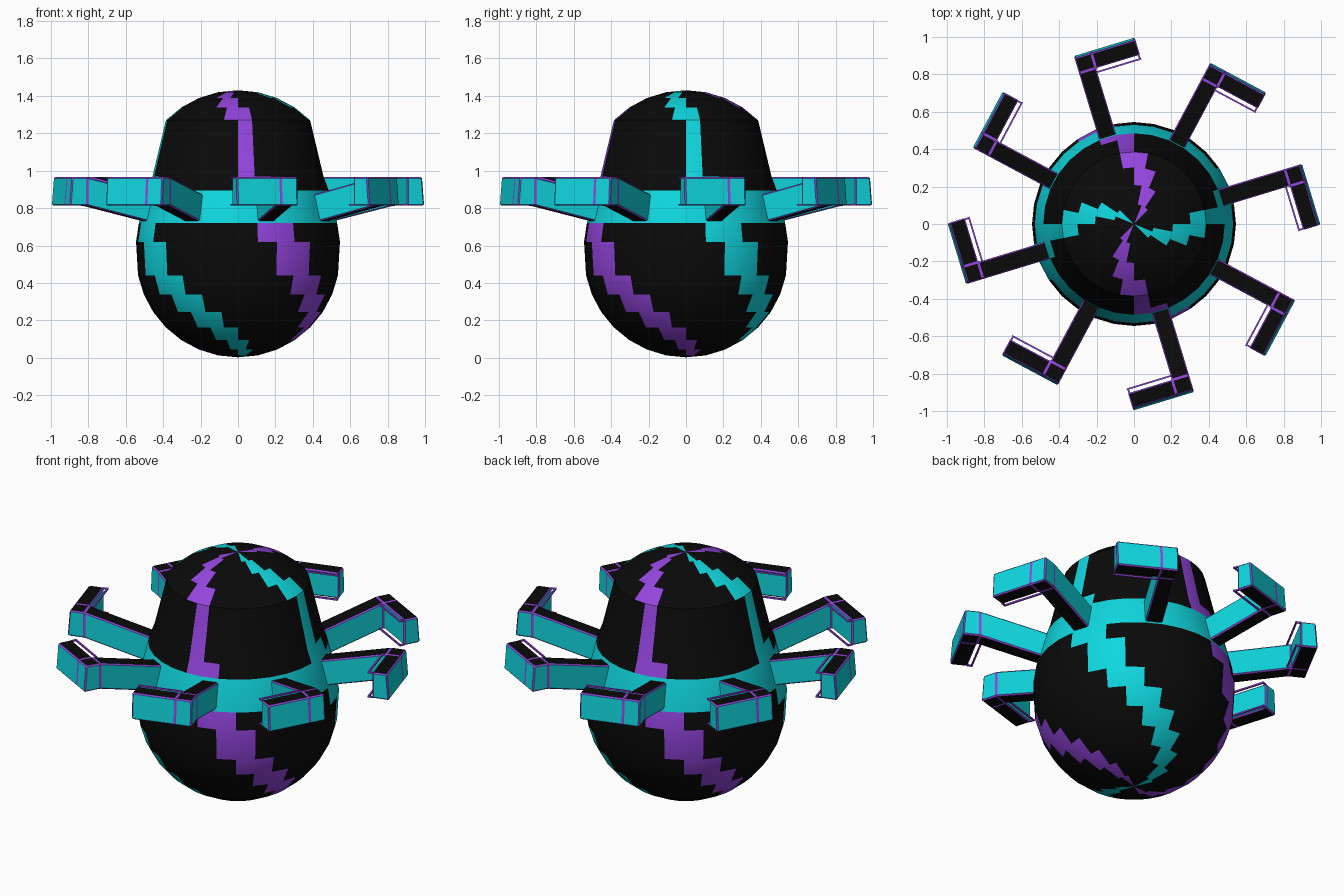
import bpy, bmesh, math
from mathutils import Vector

if "Cube" in bpy.data.objects:
    bpy.data.objects.remove(bpy.data.objects["Cube"])


def material(name, rgb):
    m = bpy.data.materials.new(name)
    m.diffuse_color = (*rgb, 1)
    m.use_nodes = True
    m.node_tree.nodes["Principled BSDF"].inputs["Base Color"].default_value = m.diffuse_color
    return m


MATS = [material("black", (0.003, 0.003, 0.003)),
        material("cyan", (0.005, 0.68, 0.74)),
        material("purple", (0.30, 0.06, 0.74))]
BLACK, CYAN, PURPLE = 0, 1, 2


def finish(bm, name):
    bmesh.ops.recalc_face_normals(bm, faces=bm.faces)
    me = bpy.data.meshes.new(name)
    bm.to_mesh(me)
    bm.free()
    for m in MATS:
        me.materials.append(m)
    ob = bpy.data.objects.new(name, me)
    bpy.context.collection.objects.link(ob)
    return ob


# Body: lower sphere, cyan belt, tapered wall and upper sphere cap
N, R = 32, 0.545
STEP = 2 * math.pi / N
LOW_Z, TOP_Z = 0.547, 0.885
rings, starts = [], []     # (radius, z); (first stripe segment, width) per band
for k in range(8, 0, -1):  # bottom pole up to the last ring below the equator
    rings.append((R * math.cos(k * STEP), LOW_Z - R * math.sin(k * STEP)))
    starts.append((k + 1, 2))
rings += [(R, 0.62), (0.53, 0.72), (0.485, 0.895), (0.457, 0.97)]
starts += [(1, 2), None, (0, 2), (0, 1)]
for k in range(4, 9):      # 45 degrees up to the top pole
    rings.append((R * math.cos(k * STEP), TOP_Z + R * math.sin(k * STEP)))
    starts.append((3 - k, 2))

bm = bmesh.new()
loops = []
for r, z in rings:
    if r < 1e-4:
        loops.append([bm.verts.new((0, 0, z))] * N)
    else:
        loops.append([bm.verts.new((r * math.cos(j * STEP - math.pi / 2),
                                    r * math.sin(j * STEP - math.pi / 2), z))
                      for j in range(N)])
for i in range(len(rings) - 1):
    for j in range(N):
        n = (j + 1) % N
        quad = [loops[i][j], loops[i][n], loops[i + 1][n], loops[i + 1][j]]
        f = bm.faces.new(list(dict.fromkeys(quad)))
        if starts[i] is None:
            f.material_index = CYAN
        else:
            # four stepped stripes, alternating purple and cyan
            s, width = starts[i]
            rel = (j - s) % N
            if rel % 8 < width:
                f.material_index = PURPLE if (((j - s) // 8) % 2 == 0) else CYAN
body = finish(bm, "body")
bpy.context.view_layer.objects.active = body
body.select_set(True)
bpy.ops.object.shade_smooth_by_angle(angle=math.radians(30))
body.select_set(False)


# Hooked arms: u runs outward, c runs clockwise around the body
def base_z(u):
    return 0.725 + 0.088 * max(-0.2, min(1, (u - 0.5) / 0.35))


HEIGHT = 0.153


def placer(angle):
    out = Vector((math.cos(angle), math.sin(angle), 0))
    side = Vector((math.sin(angle), -math.cos(angle), 0))
    return lambda u, c, z: out * u + side * c + Vector((0, 0, z))


def arm(place, name):
    pts = [(0.45, -0.047), (0.45, 0.047), (0.857, 0.047), (0.857, -0.047),
           (0.953, -0.047), (0.953, 0.047), (0.953, 0.293), (0.857, 0.293)]
    cells = [(0, 1, 2, 3), (3, 2, 5, 4), (2, 7, 6, 5)]
    outline = [0, 1, 2, 7, 6, 5, 4, 3]
    bm = bmesh.new()
    lo = [bm.verts.new(place(u, c, base_z(u))) for u, c in pts]
    # the outer wall leans slightly inward at the top
    hi = [bm.verts.new(place(u - (0.012 if u > 0.9 else 0), c, base_z(u) + HEIGHT))
          for u, c in pts]
    for cell in cells:
        for row in (lo, hi):
            bm.faces.new([row[i] for i in cell]).material_index = BLACK
    for a, b in zip(outline, outline[1:] + outline[:1]):
        bm.faces.new([lo[a], lo[b], hi[b], hi[a]]).material_index = CYAN
    bmesh.ops.recalc_face_normals(bm, faces=bm.faces)
    # purple trim along every edge
    bmesh.ops.bevel(bm, geom=bm.edges[:], offset=0.007, offset_type='OFFSET',
                    segments=1, profile=0.5, affect='EDGES', material=PURPLE)
    finish(bm, name)


def box(bm, place, u0, u1, c0, c1, z0, z1):
    v = [bm.verts.new(place(u, c, z)) for z in (z0, z1)
         for u, c in ((u0, c0), (u1, c0), (u1, c1), (u0, c1))]
    for q in ((0, 1, 2, 3), (4, 5, 6, 7), (0, 1, 5, 4),
              (1, 2, 6, 5), (2, 3, 7, 6), (3, 0, 4, 7)):
        bm.faces.new([v[i] for i in q]).material_index = PURPLE


# Thin trim rails standing off the inside of each hook
def rails(place, name):
    bm = bmesh.new()
    z0 = base_z(0.9)
    for z in (z0, z0 + HEIGHT - 0.009):
        box(bm, place, 0.830, 0.839, 0.04, 0.293, z, z + 0.009)
        box(bm, place, 0.839, 0.862, 0.282, 0.291, z, z + 0.009)
    finish(bm, name)


for i in range(8):
    p = placer(math.radians(16.875 - 90 + 45 * i))
    arm(p, f"hooked_arm_{i + 1}")
    rails(p, f"hook_trim_{i + 1}")
